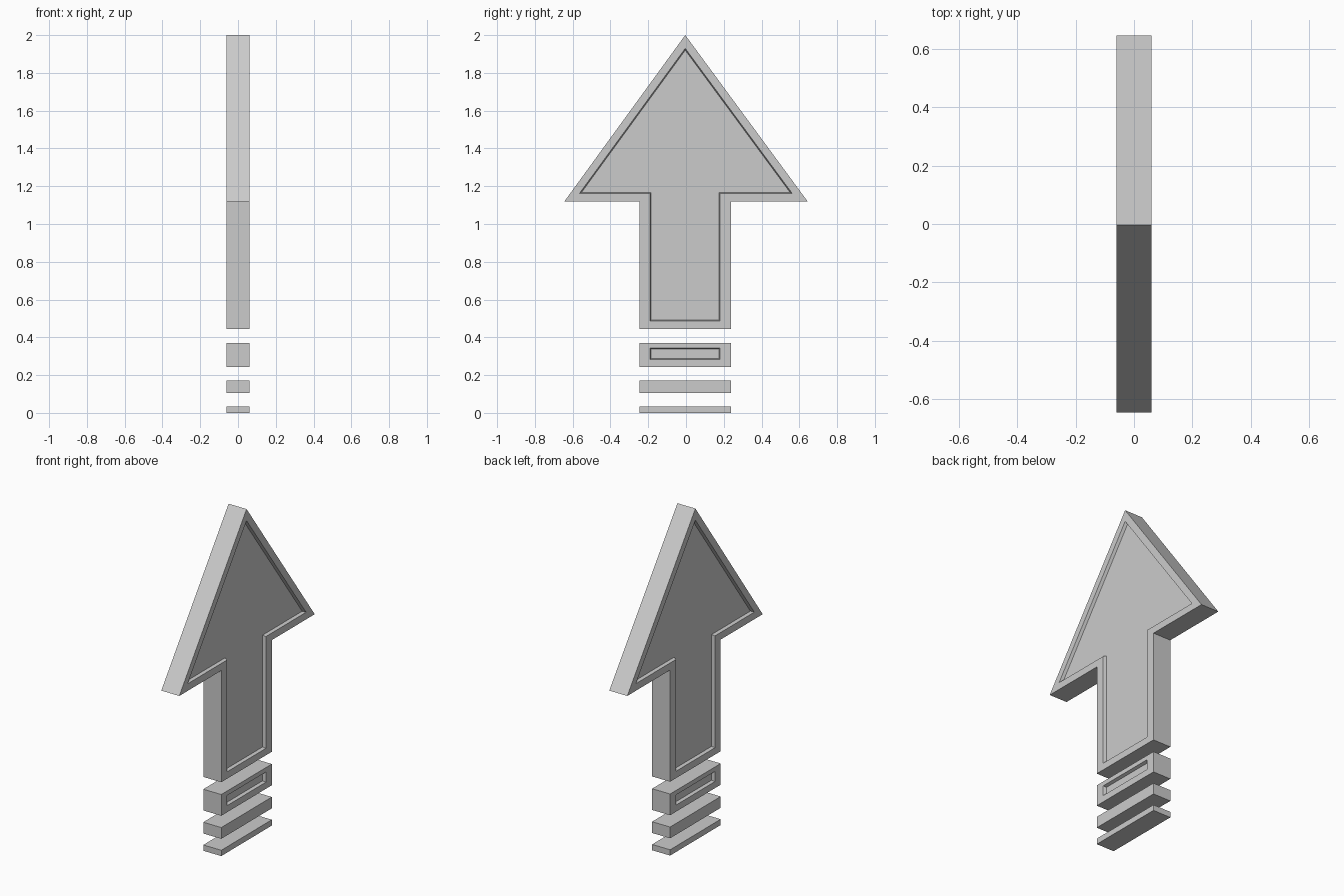
import bpy, bmesh

if "Cube" in bpy.data.objects:
    bpy.data.objects.remove(bpy.data.objects["Cube"])

HALF = 0.06      # half thickness along x
FLOOR = 0.042    # x of the recessed panel floors
L, R = -0.245, 0.237   # shaft sides


def plate(name, outline, panel=None):
    """Extruded y-z outline, with an optional sunken panel on both faces."""
    bm = bmesh.new()

    def ring(points, x):
        return [bm.verts.new((x, y, z)) for y, z in points]

    def bridge(a, b):
        n = len(a)
        for i in range(n):
            j = (i + 1) % n
            bm.faces.new((a[i], a[j], b[j], b[i]))

    right, left = ring(outline, HALF), ring(outline, -HALF)
    bridge(right, left)
    caps = []
    for side, edge in ((1, right), (-1, left)):
        if panel:
            rim = ring(panel, side * HALF)
            bridge(edge, rim)
            edge = rim
        caps.append((side, bm.faces.new(edge)))
    bmesh.ops.recalc_face_normals(bm, faces=bm.faces[:])
    bm.normal_update()
    # Slightly sloped walls down to the panel floor
    if panel:
        for side, cap in caps:
            bmesh.ops.inset_region(bm, faces=[cap], thickness=0.006,
                                   use_even_offset=True, use_boundary=True)
            for v in cap.verts:
                v.co.x = side * FLOOR
    bmesh.ops.recalc_face_normals(bm, faces=bm.faces[:])
    mesh = bpy.data.meshes.new(name)
    bm.to_mesh(mesh)
    bm.free()
    bpy.context.collection.objects.link(bpy.data.objects.new(name, mesh))


def rect(y0, y1, z0, z1):
    return [(y0, z0), (y1, z0), (y1, z1), (y0, z1)]


def arrow(l, r, bottom, base, wing_l, wing_r, tip):
    return [(l, bottom), (r, bottom), (r, base), (wing_r, base),
            (-0.004, tip), (wing_l, base), (l, base)]


# Arrow head and shaft
plate("arrow_body",
      arrow(L, R, 0.445, 1.118, -0.645, 0.645, 2.0),
      arrow(-0.19, 0.18, 0.487, 1.161, -0.565, 0.563, 1.93))

# Tail bars, getting thinner towards the bottom
plate("tail_bar_upper", rect(L, R, 0.243, 0.371), rect(-0.19, 0.18, 0.283, 0.344))
plate("tail_bar_middle", rect(L, R, 0.104, 0.172))
plate("tail_bar_lower", rect(L, R, 0.0, 0.035))
